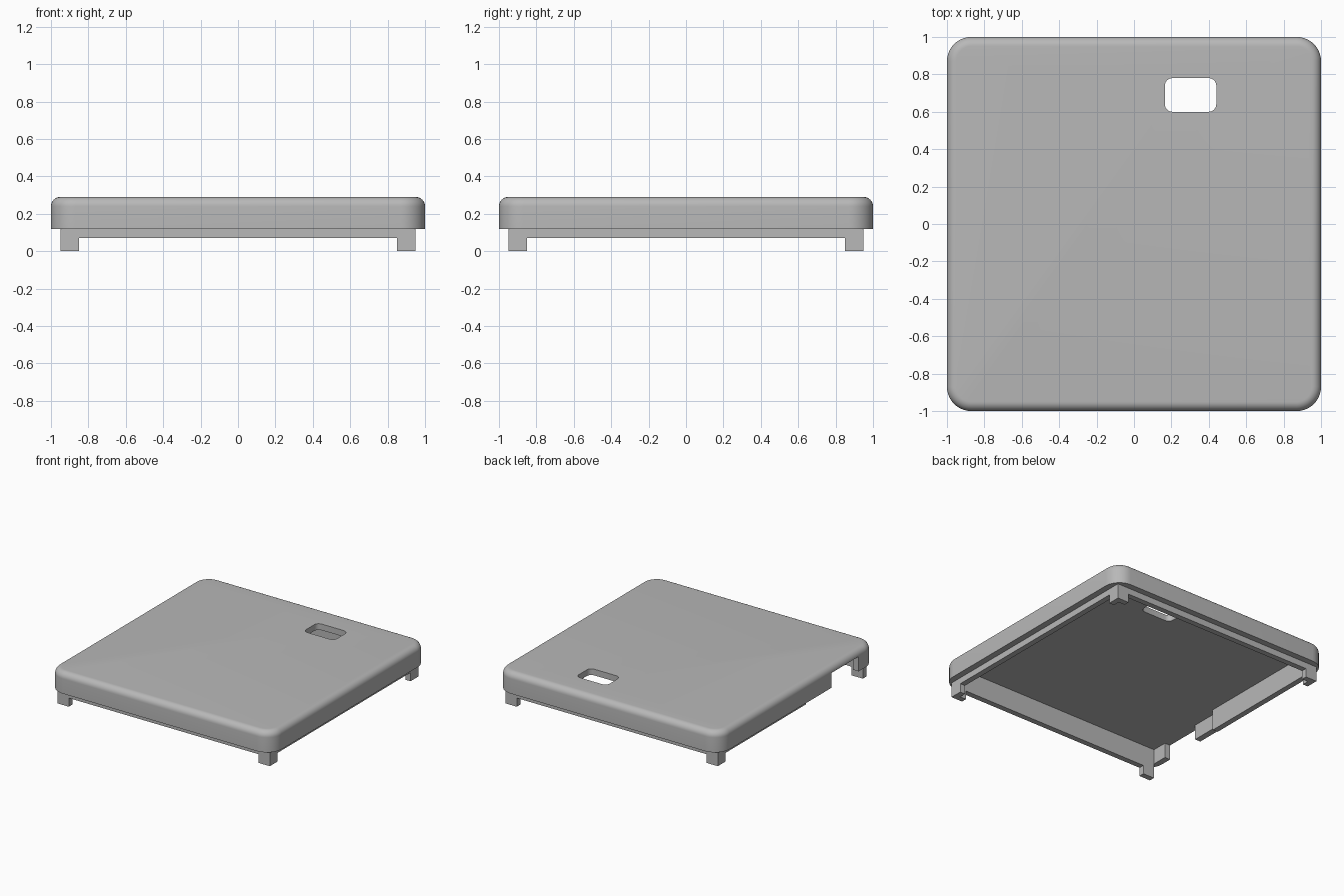
import bpy
import bmesh
from math import sin, cos, pi

if "Cube" in bpy.data.objects:
    bpy.data.objects.remove(bpy.data.objects["Cube"], do_unlink=True)

GREY = 0.48
mat = bpy.data.materials.new("plain grey")
mat.use_nodes = True
mat.diffuse_color = (GREY, GREY, GREY, 1)
mat.node_tree.nodes["Principled BSDF"].inputs["Base Color"].default_value = (GREY, GREY, GREY, 1)


def finish(bm, name):
    bmesh.ops.recalc_face_normals(bm, faces=bm.faces)
    mesh = bpy.data.meshes.new(name)
    bm.to_mesh(mesh)
    bm.free()
    mesh.materials.append(mat)
    ob = bpy.data.objects.new(name, mesh)
    bpy.context.collection.objects.link(ob)
    return ob


def rounded_block(name, x0, x1, y0, y1, radius, levels, segs=10):
    """Stack rounded rectangles; each level is (inset, z)."""
    bm = bmesh.new()
    rings = []
    for inset, z in levels:
        r = radius - inset
        ring = []
        for q, (cx, cy) in enumerate([(x1 - radius, y1 - radius), (x0 + radius, y1 - radius),
                                      (x0 + radius, y0 + radius), (x1 - radius, y0 + radius)]):
            for i in range(segs + 1):
                a = (q + i / segs) * pi / 2
                ring.append(bm.verts.new((cx + r * cos(a), cy + r * sin(a), z)))
        rings.append(ring)
    for low, high in zip(rings, rings[1:]):
        for i in range(len(low)):
            j = (i + 1) % len(low)
            bm.faces.new((low[i], low[j], high[j], high[i]))
    bm.faces.new(rings[0][::-1])
    bm.faces.new(rings[-1])
    return finish(bm, name)


def box(name, x0, x1, y0, y1, z0, z1):
    bm = bmesh.new()
    bmesh.ops.create_cube(bm, size=1)
    for v in bm.verts:
        v.co = (x1 if v.co.x > 0 else x0, y1 if v.co.y > 0 else y0, z1 if v.co.z > 0 else z0)
    return finish(bm, name)


def combine(target, tool, operation="DIFFERENCE"):
    mod = target.modifiers.new("combine", "BOOLEAN")
    mod.operation = operation
    mod.solver = "EXACT"
    mod.object = tool
    bpy.context.view_layer.objects.active = target
    bpy.ops.object.modifier_apply(modifier=mod.name)
    bpy.data.objects.remove(tool, do_unlink=True)


# Outer shell with a rounded top edge
FILLET, TOP, RIM, CEILING = 0.05, 0.29, 0.12, 0.24
levels = [(0, RIM)]
for i in range(9):
    a = i / 8 * pi / 2
    levels.append((FILLET * (1 - cos(a)), TOP - FILLET + FILLET * sin(a)))
lid = rounded_block("lid", -1, 1, -1, 1, 0.13, levels)

# Inset skirt, cut away between the corners to leave the feet
SKIRT, INNER, FOOT = 0.95, 0.905, 0.85
skirt = box("skirt", -SKIRT, SKIRT, -SKIRT, SKIRT, 0, 0.2)
combine(skirt, box("gap_x", -FOOT, FOOT, -2, 2, -1, 0.07))
combine(skirt, box("gap_y", -2, 2, -FOOT, FOOT, -1, 0.07))
combine(lid, skirt, "UNION")

# Hollow underside
combine(lid, box("cavity", -INNER, INNER, -INNER, INNER, -1, CEILING))

# Side opening: a wide recess in the inner layer, a narrower notch through the outer wall
combine(lid, box("recess", -SKIRT - 0.001, -0.8, -INNER, -0.18, -1, CEILING))
combine(lid, box("notch", -1.2, -0.8, -0.78, -0.435, -1, CEILING))

# Rounded window in the top
combine(lid, rounded_block("window", 0.165, 0.44, 0.6, 0.78, 0.04, [(0, 0.1), (0, 0.5)], 6))

bpy.ops.object.select_all(action="DESELECT")
lid.select_set(True)
bpy.context.view_layer.objects.active = lid
bpy.ops.object.shade_smooth_by_angle(angle=0.5)
